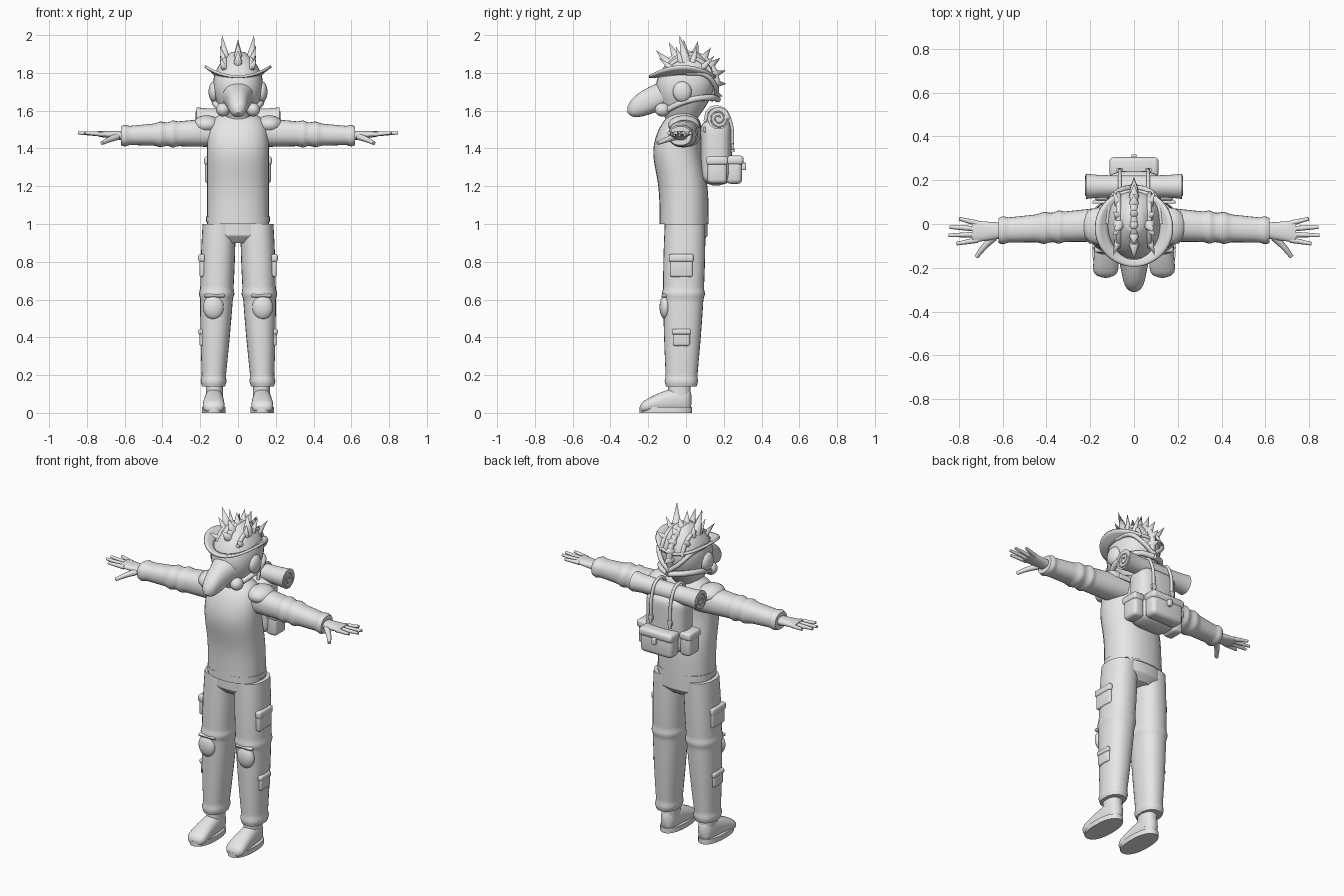
import bpy, bmesh, math
from math import sin, cos, pi, tau, exp
from mathutils import Vector

default_cube = bpy.data.objects.get("Cube")
if default_cube:
    bpy.data.objects.remove(default_cube, do_unlink=True)

plain_grey = bpy.data.materials.new("plain_grey")
plain_grey.use_nodes = True
plain_grey.diffuse_color = (.8, .8, .8, 1)
shader = plain_grey.node_tree.nodes["Principled BSDF"]
shader.inputs["Base Color"].default_value = plain_grey.diffuse_color


# Shape rules: blend, local swelling, and rounding of one end or both ends
def mix(start, end, t):
    return start + (end - start) * t


def swell(t, centre, spread):
    return exp(-((t - centre) / spread) ** 2)


def round_end(t, sharpness):
    return max(.05, 1 - t ** sharpness) ** .5


def round_both(t, sharpness):
    return round_end(abs(2 * t - 1), sharpness)


def finish(name, bm, pair=False):
    """Turn a bmesh into a shaded object, mirrored across the middle if it is a pair."""
    bmesh.ops.recalc_face_normals(bm, faces=bm.faces)
    mesh = bpy.data.meshes.new(name)
    bm.to_mesh(mesh)
    bm.free()
    mesh.materials.append(plain_grey)
    part = bpy.data.objects.new(name, mesh)
    bpy.context.collection.objects.link(part)
    bpy.ops.object.select_all(action='DESELECT')
    part.select_set(True)
    bpy.context.view_layer.objects.active = part
    bpy.ops.object.shade_smooth_by_angle(angle=math.radians(40))
    if pair:
        mirror = part.modifiers.new("both sides", 'MIRROR')
        mirror.use_mirror_merge = False
    return part


def join_rings(bm, rings):
    for low, high in zip(rings, rings[1:]):
        for i in range(len(low)):
            bm.faces.new((low[i - 1], low[i], high[i], high[i - 1]))


def superellipse(angle, power):
    return [math.copysign(abs(k) ** (2 / power), k) for k in (cos(angle), sin(angle))]


def sweep(name, start, end, size, bend=None, power=2.3, pair=False, steps=32, sides=28):
    """Skin cross-sections from start to end; size(t) gives half-sizes, bend(t) an offset."""
    start, end = Vector(start), Vector(end)
    span = [abs(k) for k in end - start]
    axis = span.index(max(span))
    across, along = [Vector([float(i == k) for i in range(3)]) for k in range(3) if k != axis]
    bm = bmesh.new()
    rings = []
    for step in range(steps + 1):
        t = step / steps
        centre = start.lerp(end, t) + (Vector(bend(t)) if bend else Vector())
        a, b = size(t)
        ring = []
        for i in range(sides):
            c, s = superellipse(tau * i / sides, power)
            ring.append(bm.verts.new(centre + across * a * c + along * b * s))
        rings.append(ring)
    join_rings(bm, rings)
    bm.faces.new(rings[0])
    bm.faces.new(rings[-1])
    return finish(name, bm, pair)


def box(name, centre, size, bevel=.01, pair=False):
    bm = bmesh.new()
    bmesh.ops.create_cube(bm, size=1)
    bmesh.ops.scale(bm, vec=size, verts=bm.verts)
    bmesh.ops.bevel(bm, geom=bm.edges[:], offset=bevel, segments=3, profile=.5, affect='EDGES')
    bmesh.ops.translate(bm, vec=centre, verts=bm.verts)
    return finish(name, bm, pair)


def ball(name, centre, size, pair=False):
    bm = bmesh.new()
    bmesh.ops.create_uvsphere(bm, u_segments=20, v_segments=12, radius=1)
    bmesh.ops.scale(bm, vec=size, verts=bm.verts)
    bmesh.ops.translate(bm, vec=centre, verts=bm.verts)
    return finish(name, bm, pair)


def spike(name, base, tip, radius, pair=False):
    base, tip = Vector(base), Vector(tip)
    bm = bmesh.new()
    bmesh.ops.create_cone(bm, cap_ends=True, segments=10, radius1=radius, radius2=0, depth=(tip - base).length)
    bmesh.ops.rotate(bm, matrix=(tip - base).to_track_quat('Z', 'Y').to_matrix(), verts=bm.verts)
    bmesh.ops.translate(bm, vec=(base + tip) / 2, verts=bm.verts)
    return finish(name, bm, pair)


def tube(name, points, radius, taper=1, pair=False):
    for side, label in ((1, "left_"), (-1, "right_")) if pair else ((1, ""),):
        curve = bpy.data.curves.new(label + name, 'CURVE')
        curve.dimensions = '3D'
        curve.bevel_depth = radius
        curve.bevel_resolution = 3
        curve.resolution_u = 6
        curve.use_fill_caps = True
        knots = curve.splines.new('BEZIER').bezier_points
        knots.add(len(points) - 1)
        for i, (knot, (x, y, z)) in enumerate(zip(knots, points)):
            knot.co = (side * x, y, z)
            knot.handle_left_type = knot.handle_right_type = 'AUTO'
            knot.radius = mix(1, taper, i / (len(points) - 1))
        curve.materials.append(plain_grey)
        bpy.context.collection.objects.link(bpy.data.objects.new(label + name, curve))


# Shirt, hem, neck and trouser seat
sweep("shirt", (0, -.01, 1), (0, -.01, 1.6),
      lambda t: (.165 * round_end(t, 12), .13 * round_end(t, 8)),
      bend=lambda t: (0, -.035 * swell(t, .65, .25), 0))
sweep("shirt_hem", (0, -.01, 1.01), (0, -.01, 1.04), lambda t: (.17, .13))
sweep("neck", (0, 0, 1.5), (0, -.01, 1.6), lambda t: (mix(.1, .06, t), mix(.08, .06, t)))
sweep("trouser_seat", (0, 0, .9), (0, 0, 1.03), lambda t: (.165 * min(1, .6 + 2 * t), .115 * min(1, .7 + t)))

# Trouser legs swell at the knee seam and gather at the cuff
def leg_size(t):
    width = .06 + .03 * sin(2 * t) + .007 * (swell(t, .57, .02) + swell(t, .03, .02))
    return width, width + .02


sweep("trouser_legs", (.13, -.025, .14), (.1, -.005, 1), leg_size, pair=True, steps=60)
ball("knee_pads", (.13, -.11, .56), (.055, .03, .065), pair=True)
box("knee_straps", (.125, -.115, .62), (.11, .03, .02), pair=True)

# Cargo pockets on the outer legs
for label, height, size in (("thigh", .78, .12), ("shin", .4, .09)):
    box(label + "_pockets", (.19, -.025, height), (.03, size, size), pair=True)
    box(label + "_pocket_flaps", (.193, -.025, height + size / 3), (.035, size + .01, size / 3), pair=True)

# Boots
sweep("boot_soles", (.128, -.107, 0), (.128, -.107, .03), lambda t: (.063, .14), pair=True, steps=2)


def foot_height(t):
    return .07 - .045 * t * t


sweep("boot_feet", (.125, .03, 0), (.13, -.245, 0),
      lambda t: (mix(.042, .062, t) * round_both(t, 8), foot_height(t) * round_both(t, 20)),
      bend=lambda t: (0, 0, foot_height(t)), pair=True)
sweep("boot_shafts", (.125, -.035, .05), (.125, -.035, .17), lambda t: (.045, .06), pair=True, steps=4)

# Sleeves with rolled folds around the elbow and a thick cuff
def sleeve_size(t):
    folds = .008 * (swell(t, .47, .03) + swell(t, .6, .04) + swell(t, .96, .03))
    return mix(.08, .055, t) + folds, mix(.078, .048, t) + folds


sweep("sleeves", (.1, 0, 1.485), (.62, -.03, 1.467), sleeve_size, pair=True, steps=50)
ball("shoulder_flaps", (.165, -.01, 1.525), (.075, .085, .05), pair=True)

# Hands with spread fingers
sweep("palms", (.6, -.03, 1.467), (.74, -.035, 1.477),
      lambda t: (mix(.036, .05, t), mix(.026, .014, t)), pair=True, steps=6)
for i, label in enumerate(("index", "middle", "ring", "little")):
    knuckle = Vector((.715, mix(-.073, .003, i / 3), 1.475))
    fingertip = Vector((.85 - .02 * (i - 1.4) ** 2, mix(-.09, .024, i / 3), 1.482))
    tube(label + "_finger", [knuckle, knuckle.lerp(fingertip, .5), fingertip], .0135, .6, pair=True)
tube("thumb", [(.64, -.06, 1.462), (.685, -.105, 1.445), (.72, -.15, 1.428)], .018, .55, pair=True)

# Head and long muzzle
def head_size(t):
    width = .132 * sin(pi * (.13 + .82 * t ** 1.2)) ** .7
    return width, width * 1.17


sweep("head", (0, -.025, 1.55), (0, .015, 1.91), head_size)
sweep("muzzle", (0, -.08, 1.7), (0, -.31, 1.605),
      lambda t: ((.05 + .05 * (1 - t) ** 2) * round_end(t, 8), .075 * round_end(t, 4)))

# Hat brim with raised sides
bm = bmesh.new()
brim_rings = []
for step in range(4):
    f = step / 3
    ring = []
    for i in range(48):
        c, s = superellipse(tau * i / 48, 2)
        ring.append(bm.verts.new((mix(.115, .175, f) * c, -.018 + mix(.145, .177, f) * s,
                                  1.78 + mix(.012, .055, f) * c * c)))
    brim_rings.append(ring)
join_rings(bm, brim_rings)
thickness = finish("hat_brim", bm).modifiers.new("thickness", 'SOLIDIFY')
thickness.thickness = .014
thickness.offset = 0


# Spiked crest and head straps follow arcs from the brow to the nape
def on_arc(x, radius, degrees):
    angle = math.radians(degrees)
    return x, .01 + radius * cos(angle), 1.75 + radius * sin(angle)


def arc(x, radius, first, last):
    return [on_arc(x, radius, mix(first, last, i / 6)) for i in range(7)]


for i in range(9):
    degrees = mix(135, -22, i / 8)
    spike(f"crest_spike_{i}", on_arc(0, .14, degrees), on_arc(0, mix(.24, .2, i / 8), degrees), .025)
for i in range(4):
    degrees = mix(140, 45, i / 3)
    spike(f"side_spikes_{i}", on_arc(.07, .11, degrees), on_arc(.095, .2, degrees), .02, pair=True)
tube("crest_band", arc(0, .15, 140, -40), .018)
tube("crown_strap", arc(.07, .13, 150, 10), .012, pair=True)
spike("ears", (.066, 0, 1.86), (.085, -.035, 2), .03, pair=True)

# Breathing gear and ear cups
tube("rear_strap", [(.125, 0, 1.8), (.11, .1, 1.79), (.06, .155, 1.73), (0, .165, 1.68)], .013, pair=True)
ball("ear_cups", (.128, -.02, 1.7), (.028, .05, .055), pair=True)
ball("filters", (.08, -.125, 1.605), (.036, .04, .036), pair=True)
tube("hose", [(.085, -.11, 1.6), (.125, 0, 1.65), (.08, .13, 1.67), (0, .17, 1.66)], .016, pair=True)

# Backpack with frame, pockets, flaps, buckles and straps
sweep("backpack", (0, .16, 1.205), (0, .16, 1.555),
      lambda t: (.13 * round_both(t, 10), .083 * round_both(t, 10)), power=3)
box("pack_frame", (0, .1, 1.5), (.38, .014, .03), .005)
box("front_pocket", (0, .255, 1.285), (.215, .085, .145), .025)
box("front_pocket_flap", (0, .26, 1.337), (.225, .09, .05), .018)
box("front_buckle", (0, .306, 1.305), (.025, .025, .04), .006)
box("side_pockets", (.14, .165, 1.285), (.07, .105, .14), .02, pair=True)
box("side_pocket_flaps", (.143, .165, 1.335), (.075, .115, .045), .014, pair=True)
box("strap_buckles", (.065, .247, 1.41), (.03, .015, .03), .004, pair=True)
tube("pack_strap", [(.065, .1, 1.54), (.065, .125, 1.607), (.065, .19, 1.612), (.065, .23, 1.56),
                    (.065, .248, 1.38)], .009, pair=True)

# Bedroll with coiled ends
sweep("bedroll", (-.22, .172, 1.56), (.22, .172, 1.56), lambda t: [.05 + .008 * (2 * t - 1) ** 4] * 2, power=2)
coil = []
for i in range(17):
    c, s = superellipse(tau * i / 8, 2)
    radius = mix(.008, .05, i / 16)
    coil.append((.22, .172 + radius * c, 1.56 + radius * s))
tube("bedroll_coil", coil, .004, pair=True)
